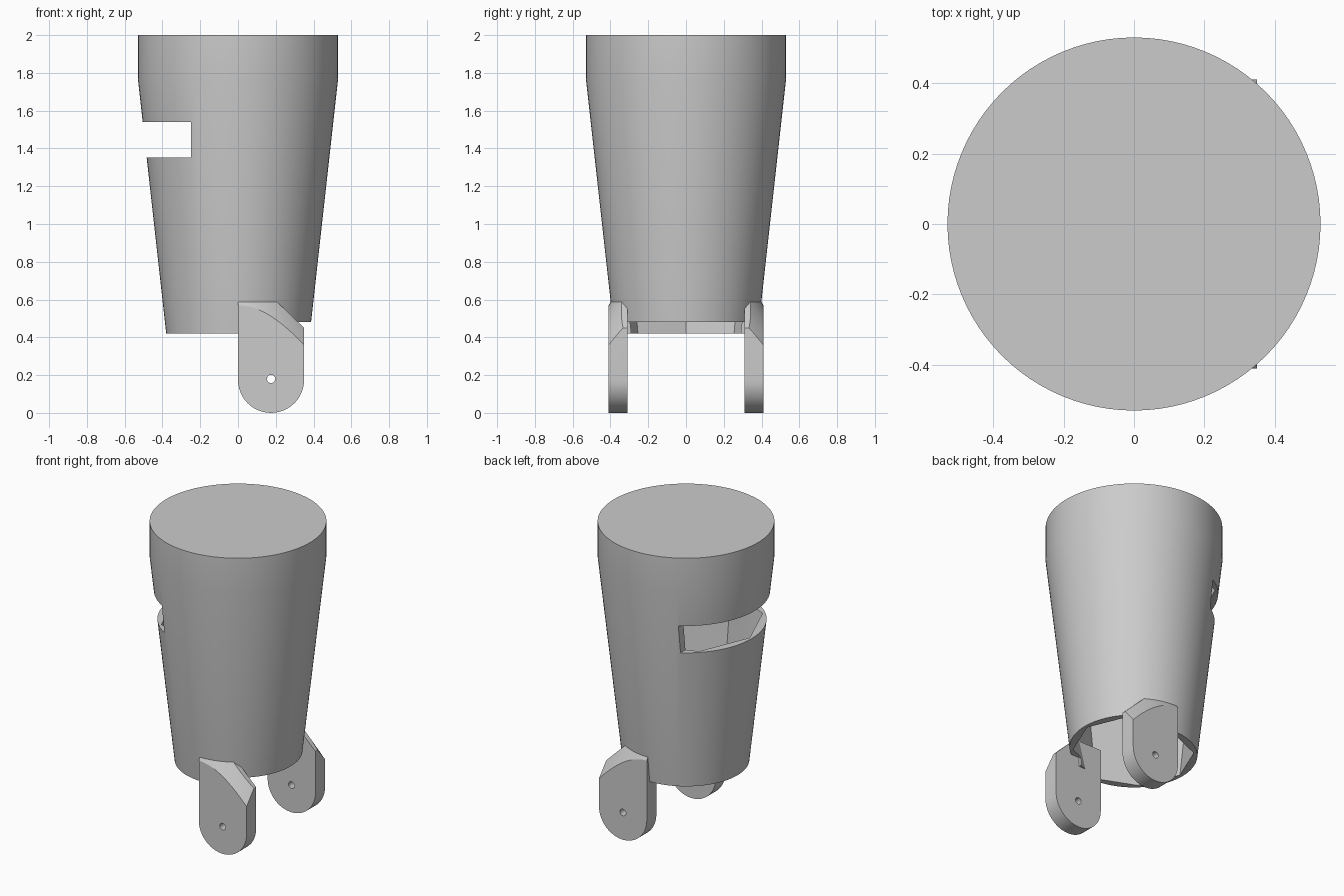
import bpy, bmesh
from math import sin, cos, pi, radians

default = bpy.data.objects.get("Cube")
if default:
    bpy.data.objects.remove(default, do_unlink=True)

# Material
grey = bpy.data.materials.new("plain grey")
grey.use_nodes = True
grey.diffuse_color = (0.6, 0.6, 0.6, 1)
grey.node_tree.nodes["Principled BSDF"].inputs["Base Color"].default_value = (0.6, 0.6, 0.6, 1)


def loft(name, rings):
    """Closed solid through rings of equal length."""
    bm = bmesh.new()
    loops = [[bm.verts.new(p) for p in ring] for ring in rings]
    count = len(loops[0])
    for a, b in zip(loops, loops[1:]):
        for i in range(count):
            j = (i + 1) % count
            bm.faces.new((a[i], a[j], b[j], b[i]))
    bm.faces.new(loops[0])
    bm.faces.new(loops[-1])
    bmesh.ops.recalc_face_normals(bm, faces=bm.faces)
    mesh = bpy.data.meshes.new(name)
    bm.to_mesh(mesh)
    bm.free()
    mesh.materials.append(grey)
    obj = bpy.data.objects.new(name, mesh)
    bpy.context.collection.objects.link(obj)
    return obj


def turned(name, profile, sides):
    """Solid of revolution from (radius, height) pairs."""
    angles = [2 * pi * i / sides for i in range(sides)]
    return loft(name, [[(r * cos(a), r * sin(a), z) for a in angles] for r, z in profile])


def prism(name, outline, y0, y1):
    """Extrude an x-z outline along y."""
    return loft(name, [[(x, y, z) for x, z in outline] for y in (y0, y1)])


def block(name, x0, x1, z0, z1):
    return prism(name, [(x0, z0), (x1, z0), (x1, z1), (x0, z1)], -1, 1)


def combine(obj, tool, operation="DIFFERENCE"):
    """Apply a boolean and discard the tool."""
    mod = obj.modifiers.new("cut", "BOOLEAN")
    mod.operation, mod.object, mod.solver = operation, tool, "EXACT"
    bpy.context.view_layer.objects.active = obj
    bpy.ops.object.modifier_apply(modifier=mod.name)
    bpy.data.objects.remove(tool, do_unlink=True)


def smooth(obj):
    bpy.ops.object.select_all(action="DESELECT")
    obj.select_set(True)
    bpy.context.view_layer.objects.active = obj
    bpy.ops.object.shade_smooth_by_angle(angle=radians(30))


# Tapered hollow body with an eight-sided cavity
body = turned("tapered_body", [(0.38, 0.42), (0.53, 1.77), (0.53, 2)], 96)
combine(body, turned("cavity", [(0.346, 0.3), (0.515, 1.77), (0.515, 1.95)], 8))
# Side slot and raised lower rim between the lugs
combine(body, block("slot", -1, -0.25, 1.352, 1.54))
combine(body, block("rim_notch", 0.17, 1, 0.2, 0.48))
smooth(body)

# Two pierced lugs: rounded below, sloped shoulder, conical outer bevel
R = 0.175
outline = [(R - R * cos(pi * i / 24), R - R * sin(pi * i / 24)) for i in range(25)]
outline += [(2 * R, 0.45), (0.2, 0.595), (0, 0.595)]
for side, label in ((-1, "front_lug"), (1, "back_lug")):
    lug = prism(label, outline, side * 0.31, side * 0.41)
    combine(lug, turned("bevel_cone", [(0.82, -0.098), (0.2, 0.912)], 96), "INTERSECT")
    hole = [(R + 0.022 * cos(pi * i / 10), 0.18 + 0.022 * sin(pi * i / 10)) for i in range(20)]
    combine(lug, prism("pin_hole", hole, -1, 1))
    smooth(lug)
